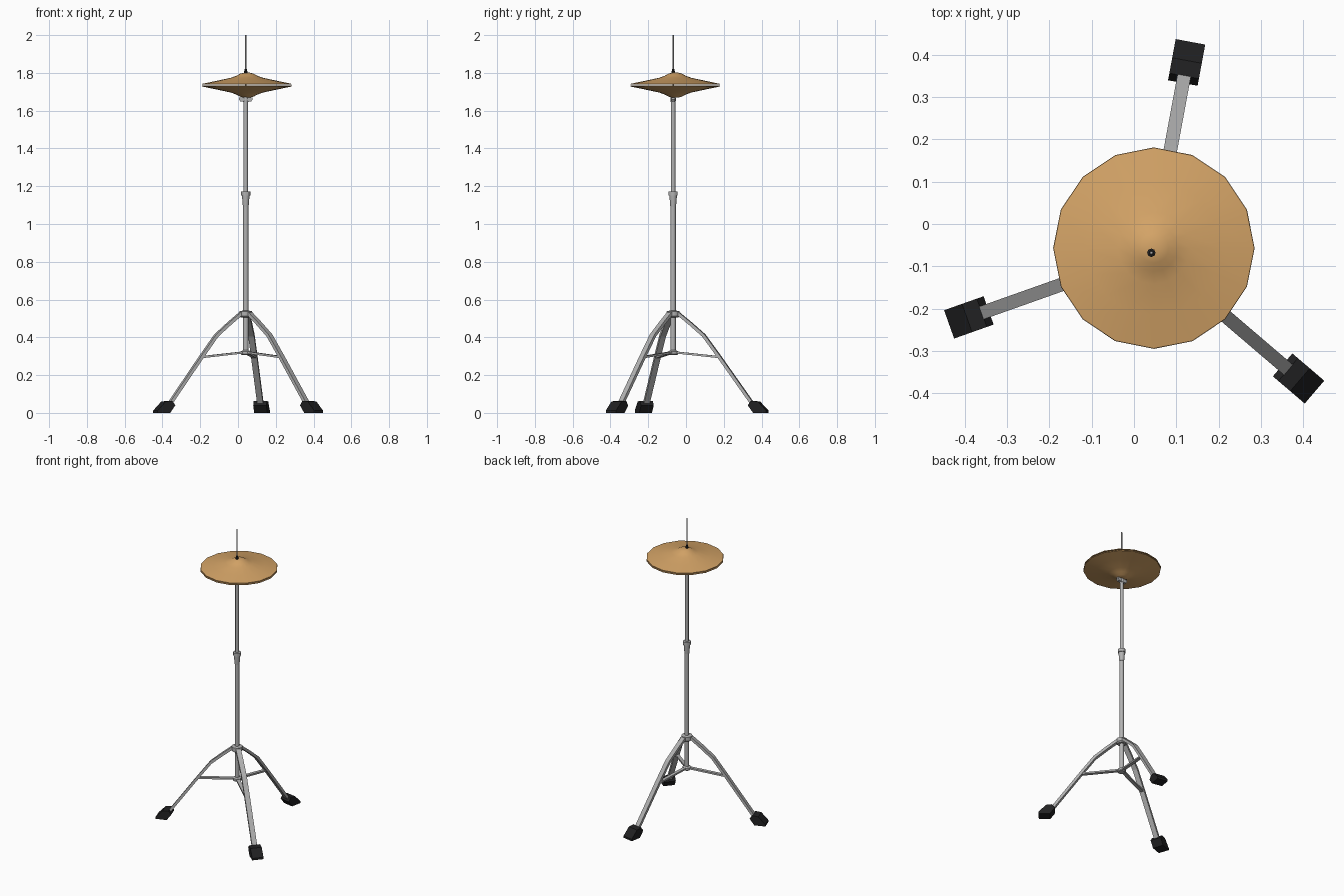
import bpy, bmesh, math
from mathutils import Vector

if "Cube" in bpy.data.objects:
    bpy.data.objects.remove(bpy.data.objects["Cube"])

AX, AY = 0.041, -0.068   # stand axis


def material(name, rgb):
    m = bpy.data.materials.new(name)
    m.diffuse_color = (*rgb, 1)
    m.use_nodes = True
    m.node_tree.nodes["Principled BSDF"].inputs["Base Color"].default_value = m.diffuse_color
    return m


STEEL = material("steel grey", (0.45, 0.45, 0.45))
BRASS = material("brass", (0.66, 0.37, 0.135))
RUBBER = material("black rubber", (0.015, 0.015, 0.016))


def finish(bm, name, mat, smooth=None):
    bmesh.ops.recalc_face_normals(bm, faces=bm.faces)
    me = bpy.data.meshes.new(name)
    bm.to_mesh(me)
    bm.free()
    ob = bpy.data.objects.new(name, me)
    me.materials.append(mat)
    bpy.context.collection.objects.link(ob)
    if smooth:
        bpy.ops.object.select_all(action='DESELECT')
        ob.select_set(True)
        bpy.context.view_layer.objects.active = ob
        bpy.ops.object.shade_smooth_by_angle(angle=math.radians(smooth))
    return ob


def lathe(name, profile, mat, n=12, centre=(AX, AY), smooth=50):
    """Turn (radius, z) points round a vertical axis, capping both ends."""
    bm = bmesh.new()
    rings = []
    for r, z in profile:
        rings.append([bm.verts.new((centre[0] + r * math.cos(2 * math.pi * i / n),
                                    centre[1] + r * math.sin(2 * math.pi * i / n), z))
                      for i in range(n)])
    for a, b in zip(rings, rings[1:]):
        for i in range(n):
            j = (i + 1) % n
            bm.faces.new((a[i], a[j], b[j], b[i]))
    bm.faces.new(rings[0])
    bm.faces.new(rings[-1])
    return finish(bm, name, mat, smooth)


def extrude_radial(name, outline, width, angle, mat):
    """Closed (radius, z) outline given thickness, turned to an angle round the stand."""
    bm = bmesh.new()
    u = Vector((math.cos(angle), math.sin(angle), 0))
    t = Vector((-u.y, u.x, 0)) * width / 2
    c = Vector((AX, AY, 0))
    sides = [[bm.verts.new(c + u * r + Vector((0, 0, z)) + t * s) for r, z in outline]
             for s in (-1, 1)]
    n = len(outline)
    for i in range(n):
        j = (i + 1) % n
        bm.faces.new((sides[0][i], sides[0][j], sides[1][j], sides[1][i]))
    for s in sides:
        bm.faces.new(s)
    return finish(bm, name, mat)


def strip(path, thick):
    """Outline of a bar of even thickness along a (radius, z) path."""
    up, down = [], []
    for i, p in enumerate(path):
        a, b = Vector(path[max(i - 1, 0)]), Vector(path[min(i + 1, len(path) - 1)])
        d = (b - a).normalized()
        nrm = Vector((-d.y, d.x)) * thick / 2
        up.append(tuple(Vector(p) + nrm))
        down.append(tuple(Vector(p) - nrm))
    return up + down[::-1]


# Upright tubes, collar and rod
lathe("lower_tube", [(0.014, 0.31), (0.014, 1.12)], STEEL)
lathe("upper_tube", [(0.0115, 1.12), (0.0115, 1.665)], STEEL)
lathe("height_collar", [(0.015, 1.09), (0.020, 1.15), (0.024, 1.15),
                        (0.024, 1.172), (0.012, 1.173)], STEEL, smooth=30)
lathe("pull_rod", [(0.0035, 1.64), (0.0035, 2.0)], STEEL, n=8)
lathe("leg_hub", [(0.026, 0.505), (0.034, 0.512), (0.034, 0.538), (0.015, 0.542)], STEEL, smooth=30)
lathe("brace_hub", [(0.022, 0.307), (0.026, 0.312), (0.026, 0.326), (0.015, 0.332)], STEEL, smooth=30)

# Cymbal seat with its cross bar
lathe("cymbal_seat", [(0.013, 1.645), (0.015, 1.66), (0.012, 1.675)], STEEL)
extrude_radial("seat_bar", [(-0.035, 1.658), (-0.028, 1.648), (0.028, 1.648),
                            (0.035, 1.658), (0.035, 1.67), (-0.035, 1.67)], 0.02, 0, STEEL)

# Pair of cymbals
CYM = (0.047, -0.057)
bell = [(0.238, 0.003), (0.237, 0.007), (0.16, 0.023), (0.085, 0.039),
        (0.055, 0.050), (0.035, 0.061), (0.015, 0.066)]
lathe("top_cymbal", [(r, 1.735 + h) for r, h in bell], BRASS, 16, CYM)
lathe("bottom_cymbal", [(r, 1.735 - h) for r, h in bell], BRASS, 16, CYM)
lathe("clutch", [(0.010, 1.795), (0.010, 1.808), (0.006, 1.81), (0.006, 1.82)], RUBBER, 8, smooth=30)

# Three legs with braces and rubber feet
leg_path = [(0.022, 0.53), (0.09, 0.475), (0.165, 0.41), (0.25, 0.295), (0.44, 0.03)]
for k in range(3):
    a = math.radians(79.5 + 120 * k)
    extrude_radial(f"leg_{k + 1}", strip(leg_path, 0.017), 0.032, a, STEEL)
    extrude_radial(f"brace_{k + 1}", strip([(0.015, 0.32), (0.25, 0.295)], 0.011), 0.022, a, STEEL)
    extrude_radial(f"foot_{k + 1}", [(0.507, 0.0), (0.507, 0.013), (0.462, 0.06), (0.425, 0.064),
                                     (0.408, 0.04), (0.437, 0.0)], 0.071, a, RUBBER)
